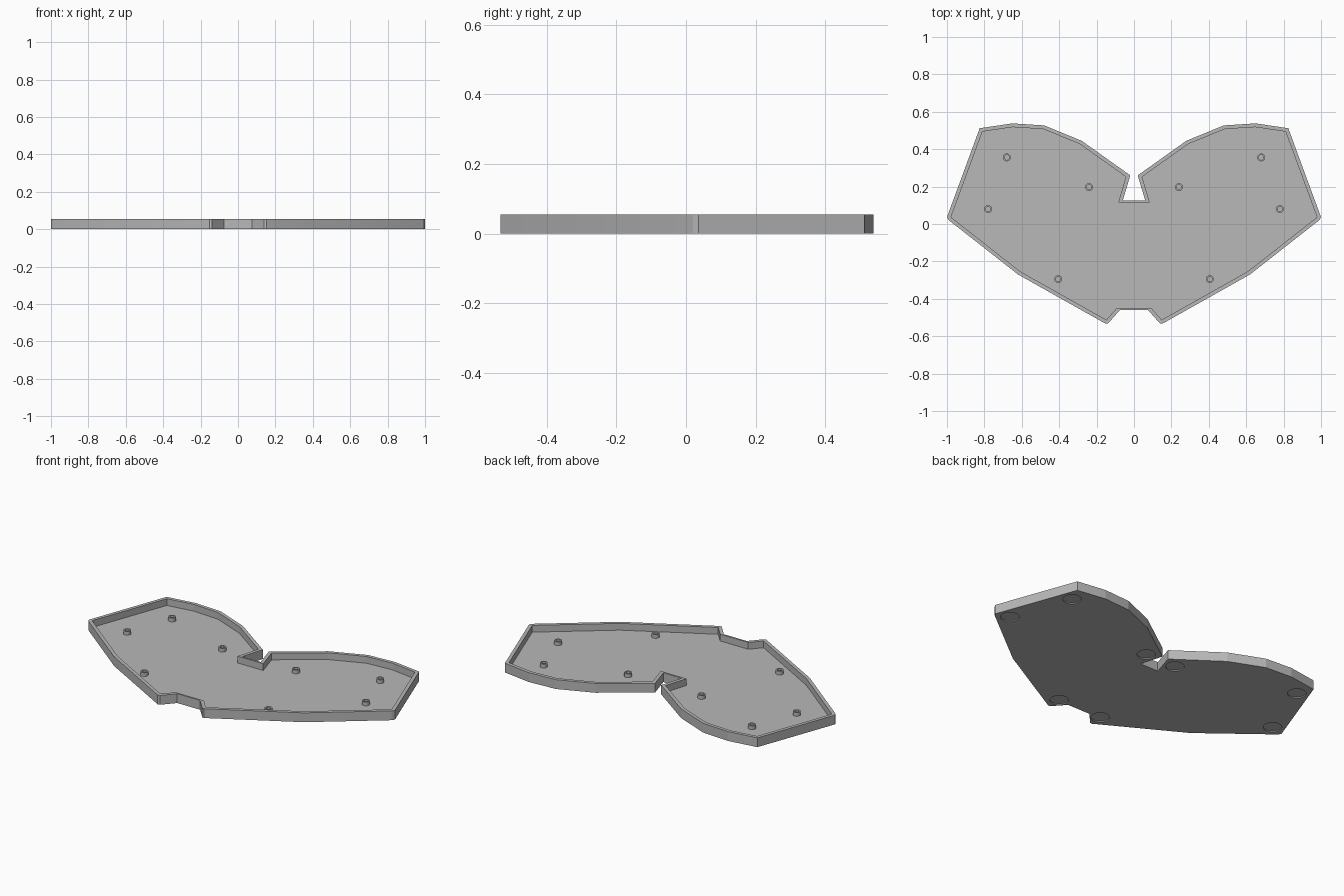
import bpy, bmesh, math
from mathutils import Vector

cube = bpy.data.objects.get("Cube")
if cube:
    bpy.data.objects.remove(cube, do_unlink=True)

HEIGHT, FLOOR, WALL, THIN_WALL = 0.055, 0.015, 0.02, 0.011

grey = bpy.data.materials.new("plain grey")
grey.use_nodes = True
grey.diffuse_color = (0.48, 0.48, 0.48, 1)
grey.node_tree.nodes["Principled BSDF"].inputs["Base Color"].default_value = (0.48, 0.48, 0.48, 1)


def finish(bm, name):
    bmesh.ops.recalc_face_normals(bm, faces=bm.faces)
    mesh = bpy.data.meshes.new(name)
    bm.to_mesh(mesh)
    bm.free()
    mesh.materials.append(grey)
    obj = bpy.data.objects.new(name, mesh)
    bpy.context.collection.objects.link(obj)
    return obj


def bridge(bm, a, b):
    for i in range(len(a)):
        j = (i + 1) % len(a)
        bm.faces.new((a[i], a[j], b[j], b[i]))


def ring(bm, points, z):
    return [bm.verts.new((p[0], p[1], z)) for p in points]


def circle(centre, radius, sides):
    return [(centre[0] + radius * math.cos(math.tau * i / sides),
             centre[1] + radius * math.sin(math.tau * i / sides)) for i in range(sides)]


def inset(points):
    """Offset a counter-clockwise outline inward, thinner along the level edges."""
    lines = []
    for i, p in enumerate(points):
        d = (points[(i + 1) % len(points)] - p).normalized()
        n = Vector((-d.y, d.x))
        lines.append((n, n.dot(p) + (THIN_WALL if abs(d.y) < 0.001 else WALL)))
    result = []
    for i in range(len(lines)):
        (a, s), (b, t) = lines[i - 1], lines[i]
        det = a.x * b.y - a.y * b.x
        result.append(Vector(((s * b.y - t * a.y) / det, (a.x * t - b.x * s) / det)))
    return result


def activate(obj):
    bpy.ops.object.select_all(action="DESELECT")
    obj.select_set(True)
    bpy.context.view_layer.objects.active = obj


# Half outline from the back notch round to the front notch
half = [Vector(p) for p in (
    (0.06, 0.126), (0.02, 0.26), (0.28, 0.445), (0.48, 0.527), (0.65, 0.538),
    (0.825, 0.512), (1.0, 0.036), (0.99, 0.02), (0.62, -0.27),
    (0.152, -0.533), (0.138, -0.531), (0.075, -0.46))]
outline = half[::-1] + [Vector((-p.x, p.y)) for p in half]
inner = inset(outline)

# Tray with floor and raised rim
bm = bmesh.new()
base = ring(bm, outline, 0)
rim_out = ring(bm, outline, HEIGHT)
rim_in = ring(bm, inner, HEIGHT)
floor = ring(bm, inner, FLOOR)
bridge(bm, base, rim_out)
bridge(bm, rim_out, rim_in)
bridge(bm, rim_in, floor)
bm.faces.new(base[::-1])
bm.faces.new(floor)
tray = finish(bm, "tray")

# Shallow round foot recesses cut into the underside
bm = bmesh.new()
for x, y in ((0.918, 0.06), (0.785, 0.42), (0.1, 0.222), (0.143, -0.452)):
    for side in (1, -1):
        points = circle((x * side, y), 0.05, 32)
        low, high = ring(bm, points, -0.02), ring(bm, points, 0.006)
        bridge(bm, low, high)
        bm.faces.new(low[::-1])
        bm.faces.new(high)
cutter = finish(bm, "recess_cutter")
cutter.hide_render = True
cut = tray.modifiers.new("foot recesses", "BOOLEAN")
cut.operation = "DIFFERENCE"
cut.solver = "EXACT"
cut.object = cutter
activate(tray)
bpy.ops.object.modifier_apply(modifier=cut.name)
bpy.data.objects.remove(cutter, do_unlink=True)
activate(tray)
bpy.ops.object.shade_smooth_by_angle(angle=math.radians(12))

# Hollow screw posts standing on the floor
for x, y in ((0.68, 0.356), (0.78, 0.08), (0.24, 0.197), (0.405, -0.295)):
    for side, label in ((1, "left"), (-1, "right")):
        bm = bmesh.new()
        wide = circle((x * side, y), 0.021, 24)
        bore = circle((x * side, y), 0.013, 24)
        loops = [ring(bm, wide, FLOOR - 0.002), ring(bm, wide, FLOOR + 0.022),
                 ring(bm, bore, FLOOR + 0.022), ring(bm, bore, FLOOR + 0.001)]
        for a, b in zip(loops, loops[1:]):
            bridge(bm, a, b)
        bm.faces.new(loops[0][::-1])
        bm.faces.new(loops[3])
        post = finish(bm, "screw_post_" + label)
        activate(post)
        bpy.ops.object.shade_smooth_by_angle(angle=math.radians(30))
